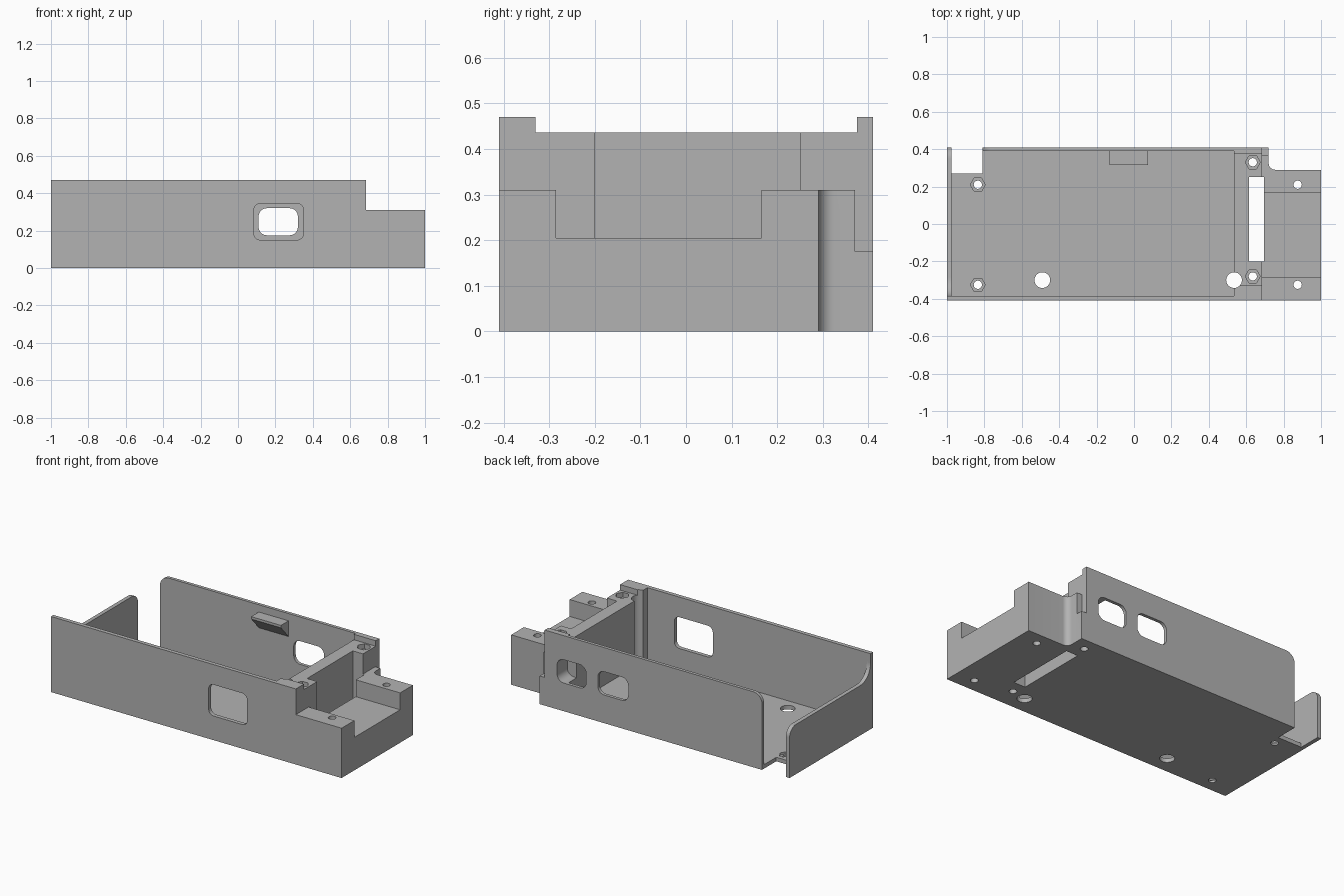
import bpy, bmesh, math
from mathutils import Vector

if "Cube" in bpy.data.objects:
    bpy.data.objects.remove(bpy.data.objects["Cube"], do_unlink=True)

grey = bpy.data.materials.new("plain grey")
grey.use_nodes = True
grey.diffuse_color = (0.45, 0.45, 0.45, 1)
grey.node_tree.nodes["Principled BSDF"].inputs["Base Color"].default_value = grey.diffuse_color

# Ways to lay a flat profile (u, v) with depth w into the scene
AXES = {"z": lambda u, v, w: (u, v, w),
        "y": lambda u, v, w: (u, w, v),
        "x": lambda u, v, w: (w, u, v)}


def extrude(name, profile, lo, hi, axis="z"):
    """Solid from a closed profile, extruded along an axis."""
    bm = bmesh.new()
    face = bm.faces.new([bm.verts.new(AXES[axis](u, v, lo)) for u, v in profile])
    top = bmesh.ops.extrude_face_region(bm, geom=[face])["geom"]
    shift = Vector(AXES[axis](0, 0, hi - lo))
    bmesh.ops.translate(bm, vec=shift, verts=[g for g in top if isinstance(g, bmesh.types.BMVert)])
    bmesh.ops.recalc_face_normals(bm, faces=bm.faces)
    mesh = bpy.data.meshes.new(name)
    bm.to_mesh(mesh)
    bm.free()
    mesh.materials.append(grey)
    obj = bpy.data.objects.new(name, mesh)
    bpy.context.scene.collection.objects.link(obj)
    return obj


def arc(cu, cv, r, start, end, n=8):
    angles = [math.radians(start + (end - start) * i / n) for i in range(n + 1)]
    return [(cu + r * math.cos(a), cv + r * math.sin(a)) for a in angles]


def circle(cu, cv, r, n=32):
    return arc(cu, cv, r, 0, 360 - 360 / n, n - 1)


def rect(u0, u1, v0, v1):
    return [(u0, v0), (u1, v0), (u1, v1), (u0, v1)]


def rounded(u0, u1, v0, v1, r):
    return (arc(u0 + r, v0 + r, r, 180, 270) + arc(u1 - r, v0 + r, r, 270, 360)
            + arc(u1 - r, v1 - r, r, 0, 90) + arc(u0 + r, v1 - r, r, 90, 180))


def finish(obj, cuts=()):
    """Cut the listed prisms out of a part and shade it."""
    for cut in cuts:
        cutter = extrude("cutter", *cut)
        cutter.hide_render = True
        mod = obj.modifiers.new("cut", "BOOLEAN")
        mod.operation, mod.solver, mod.object = "DIFFERENCE", "EXACT", cutter
        bpy.context.view_layer.update()
        graph = bpy.context.evaluated_depsgraph_get()
        mesh = bpy.data.meshes.new_from_object(obj.evaluated_get(graph))
        obj.modifiers.clear()
        obj.data = mesh
        bpy.data.objects.remove(cutter, do_unlink=True)
    bpy.ops.object.select_all(action="DESELECT")
    obj.select_set(True)
    bpy.context.view_layer.objects.active = obj
    bpy.ops.object.shade_smooth_by_angle(angle=math.radians(30))


H, POST, BLOCK, FLOOR = 0.47, 0.436, 0.31, 0.025
BACK, DIV = 0.41, 0.535


def screw(x, y):
    return (circle(x, y, 0.022), -0.1, 0.6)


def nut(x, y, z):
    return (circle(x, y, 0.04, 6), z, 0.6)


# Shared openings
slot = (rect(0.615, 0.695, -0.2, 0.25), -0.1, 0.6)
post_hole = (circle(DIV, -0.3, 0.042), -0.1, 0.6)
floor_hole = (circle(-0.49, -0.3, 0.042), -0.1, 0.6)
port_inner = (rounded(0.11, 0.32, 0.175, 0.32, 0.045), 0.3, 0.5, "y")
port_outer = (rounded(0.4, 0.6, 0.175, 0.32, 0.045), 0.31, 0.5, "y")

# Floor with a notched rear corner
floor = extrude("floor", [(-1, -BACK), (DIV, -BACK), (DIV, BACK), (-0.81, BACK),
                          (-0.81, 0.27), (-1, 0.27)], 0, FLOOR)
cuts = [post_hole, floor_hole]
for y in (0.21, -0.325):
    cuts += [screw(-0.835, y), nut(-0.835, y, 0.012)]
finish(floor, cuts)

# Front wall with its window
front_wall = extrude("front_wall", rect(-1, 0.685, 0, H), -BACK, -0.385, "y")
finish(front_wall, [(rounded(0.085, 0.35, 0.15, 0.345, 0.035), -0.5, -0.3, "y")])

# Back wall with a rounded top corner and two ports
back_wall = extrude("back_wall", [(-0.81, 0), (0.685, 0), (0.685, H)]
                    + arc(-0.75, H - 0.06, 0.06, 90, 180), 0.39, BACK, "y")
finish(back_wall, [port_inner, port_outer])

# Low end wall, curving up to the front wall
end_wall = extrude("end_wall", [(-BACK, 0), (BACK, 0)] + arc(BACK - 0.06, 0.25, 0.06, 0, 90)
                   + arc(-0.285, 0.41, 0.1, 270, 180) + [(-0.385, H), (-BACK, H)],
                   -1, -0.975, "x")
finish(end_wall)

# Wedge clip on the inside of the back wall
clip = extrude("wall_clip", [(0.392, 0.425), (0.315, 0.425), (0.315, 0.41), (0.392, 0.325)],
               -0.13, 0.075, "x")
finish(clip)

# Divider with screw posts and raised outer rims
divider = extrude("divider", [(-BACK, 0), (BACK, 0), (BACK, H), (0.375, H), (0.375, POST),
                              (-0.33, POST), (-0.33, H), (-BACK, H)], DIV, 0.685, "x")
cuts = [slot, post_hole, port_outer]
for y in (0.33, -0.28):
    cuts += [screw(0.635, y), nut(0.635, y, POST - 0.03)]
finish(divider, cuts)

# End block with a pocket, filleted side and corner recess
end_block = extrude("end_block", [(0.685, -BACK), (1, -BACK), (1, 0.29)]
                    + arc(0.755, 0.325, 0.035, 270, 180)
                    + [(0.72, BACK), (0.685, BACK)], 0, BLOCK)
finish(end_block, [slot,
                   (rect(0.6, 1.1, -0.285, 0.165), 0.205, 0.6),
                   (rect(0.6, 0.8, 0.37, 0.5), 0.175, 0.6),
                   screw(0.875, 0.21), screw(0.875, -0.325)])
